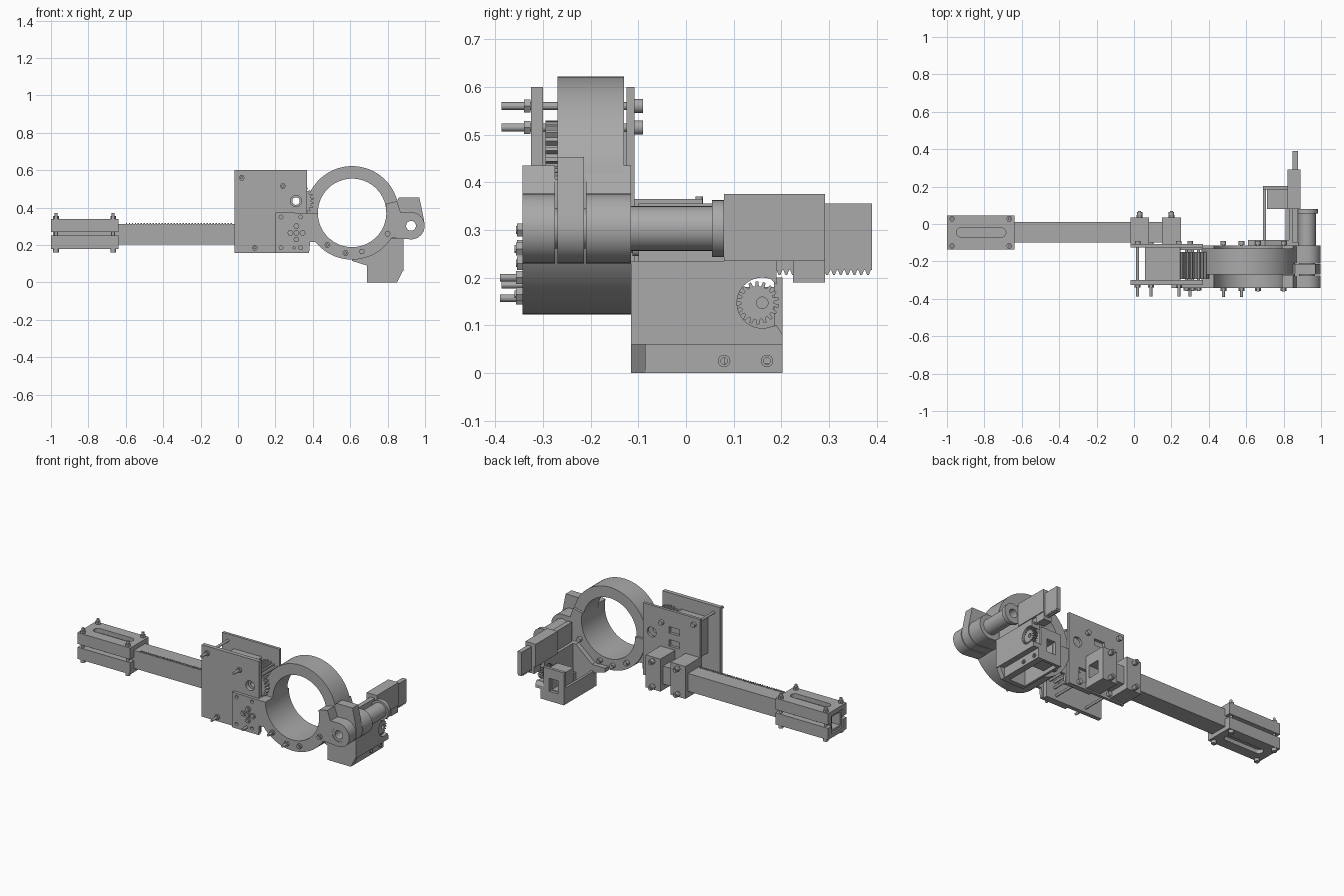
import bpy, bmesh, math
from math import cos, sin, pi, radians
from mathutils import Matrix

cube = bpy.data.objects.get("Cube")
if cube:
    bpy.data.objects.remove(cube)

GREY = bpy.data.materials.new("machine_grey")
GREY.use_nodes = True
colour = (0.4, 0.4, 0.4, 1)
GREY.diffuse_color = colour
GREY.node_tree.nodes["Principled BSDF"].inputs["Base Color"].default_value = colour

# Local profile plane (u, v) and thickness w mapped onto the world axes
AXES = {
    "x": Matrix(((0, 0, 1, 0), (1, 0, 0, 0), (0, 1, 0, 0), (0, 0, 0, 1))),
    "y": Matrix(((1, 0, 0, 0), (0, 0, -1, 0), (0, 1, 0, 0), (0, 0, 0, 1))),
    "z": Matrix.Identity(4),
}


def add_object(name, mesh):
    mesh.materials.clear()
    mesh.materials.append(GREY)
    obj = bpy.data.objects.new(name, mesh)
    bpy.context.collection.objects.link(obj)
    bpy.ops.object.select_all(action="DESELECT")
    obj.select_set(True)
    bpy.context.view_layer.objects.active = obj
    bpy.ops.object.shade_smooth_by_angle(angle=radians(25))
    return obj


def plate(name, axis, lo, hi, outline, holes=()):
    """Extrude an outline with holes along an axis between lo and hi."""
    curve = bpy.data.curves.new(name, "CURVE")
    curve.dimensions = "2D"
    curve.fill_mode = "BOTH"
    curve.extrude = (hi - lo) / 2
    for loop in [outline, *holes]:
        spline = curve.splines.new("POLY")
        spline.points.add(len(loop) - 1)
        for point, (u, v) in zip(spline.points, loop):
            point.co = (u, v, 0, 1)
        spline.use_cyclic_u = True
    temp = bpy.data.objects.new(name, curve)
    bpy.context.collection.objects.link(temp)
    bpy.context.view_layer.update()
    graph = bpy.context.evaluated_depsgraph_get()
    mesh = bpy.data.meshes.new_from_object(temp.evaluated_get(graph))
    bpy.data.objects.remove(temp)
    middle = (lo + hi) / 2
    mesh.transform(AXES[axis] @ Matrix.Translation((0, 0, -middle if axis == "y" else middle)))
    bm = bmesh.new()
    bm.from_mesh(mesh)
    bmesh.ops.remove_doubles(bm, verts=bm.verts, dist=1e-5)
    bmesh.ops.recalc_face_normals(bm, faces=bm.faces)
    bm.to_mesh(mesh)
    bm.free()
    return add_object(name, mesh)


def rect(u0, u1, v0, v1):
    return [(u0, v0), (u1, v0), (u1, v1), (u0, v1)]


def arc(u, v, r, a0=0, a1=360, n=32):
    last = n if a1 - a0 == 360 else n - 1
    return [(u + r * cos(radians(a0 + (a1 - a0) * i / last)),
             v + r * sin(radians(a0 + (a1 - a0) * i / last))) for i in range(n)]


def gear(u, v, r, depth, teeth):
    return [(u + q * cos(2 * pi * (i + s) / teeth), v + q * sin(2 * pi * (i + s) / teeth))
            for i in range(teeth)
            for s, q in ((0, r - depth), (0.25, r - depth), (0.4, r), (0.75, r), (0.9, r - depth))]


def box(name, x0, x1, y0, y1, z0, z1, holes=()):
    return plate(name, "z", z0, z1, rect(x0, x1, y0, y1), holes)


def bolt(name, axis, u, v, lo, hi, nut_at=None, head_at=None):
    """Threaded rod with optional hex nut and round head at given start depths."""
    plate(name + "_rod", axis, lo, hi, arc(u, v, 0.008, n=12))
    if nut_at is not None:
        plate(name + "_nut", axis, nut_at, nut_at + 0.014, arc(u, v, 0.016, n=6))
    if head_at is not None:
        plate(name + "_head", axis, head_at, head_at + 0.02, arc(u, v, 0.015, n=16))


# Hollow square beam with fine rack marks on top
plate("beam", "x", -0.99, 0.25, rect(-0.1, 0.01, 0.203, 0.313), [rect(-0.085, -0.005, 0.218, 0.298)])
for i in range(36):
    x = -0.6 + i * 0.016
    box("rack_mark", x, x + 0.007, -0.1, -0.085, 0.312, 0.317)

# End clamp: two mirrored channels with a slot in each web
slot = arc(-0.925, -0.045, 0.025, 90, 270, 12) + arc(-0.71, -0.045, 0.025, -90, 90, 12)
for name, web, lip in (("upper", (0.313, 0.34), (0.27, 0.313)), ("lower", (0.178, 0.203), (0.203, 0.25))):
    box(name + "_clamp_web", -1, -0.64, -0.135, 0.045, *web, [slot])
    for y0, y1 in ((-0.135, -0.1), (0.01, 0.045)):
        box(name + "_clamp_lip", -1, -0.64, y0, y1, *lip)
for x in (-0.973, -0.667):
    for y in (-0.118, 0.028):
        bolt("end_clamp_bolt", "z", x, y, 0.165, 0.37, 0.34, 0.16)

# Drive housing plates
circle = arc
plate("front_plate", "y", -0.325, -0.3, rect(-0.02, 0.37, 0.157, 0.6), [circle(0.31, 0.435, 0.03)])
plate("back_plate", "y", -0.125, -0.108, rect(-0.02, 0.37, 0.157, 0.6),
      [rect(0.12, 0.19, 0.46, 0.5), rect(0.12, 0.19, 0.38, 0.42), circle(0.31, 0.435, 0.03),
       rect(0.22, 0.3, 0.2, 0.28)])
box("motor_block", 0.06, 0.24, -0.3, -0.125, 0.3, 0.52)
plate("drive_gear", "y", -0.295, -0.15, gear(0.31, 0.435, 0.095, 0.014, 26), [circle(0.31, 0.435, 0.02)])
for x, z in ((0.02, 0.56), (0.24, 0.515), (0.09, 0.185), (0.3, 0.185)):
    bolt("housing_bolt", "y", x, z, -0.387, -0.1, -0.34, -0.11)

# Blocks holding the beam on the back plate
for x in (-0.02, 0.15):
    plate("beam_block", "x", x, x + 0.1, rect(-0.108, 0.035, 0.165, 0.365), [rect(-0.1, 0.01, 0.203, 0.313)])
    for z in (0.184, 0.34):
        bolt("beam_block_bolt", "y", x + 0.05, z, -0.1, 0.07, 0.035, 0.045)

# Bracket panels between housing and ring
panel = [(0.2, 0.157), (0.38, 0.157), (0.385, 0.215), (0.45, 0.215), (0.425, 0.3), (0.425, 0.37), (0.2, 0.375)]
pins = [circle(x, z, 0.01, n=12) for x in (0.23, 0.335) for z in (0.185, 0.35)] + [circle(0.41, 0.29, 0.012, n=12)]
plate("front_bracket", "y", -0.343, -0.325, panel, pins)
plate("rear_bracket", "y", -0.14, -0.125, panel, pins)
for x, z in ((0.28, 0.265), (0.312, 0.3), (0.345, 0.265), (0.312, 0.23), (0.312, 0.265)):
    bolt("bracket_bolt", "y", x, z, -0.357, -0.12, -0.355)


# Gripping ring: narrow upper arc, wide lower arc
def sector(a0, a1):
    return arc(0.61, 0.372, 0.25, a0, a1, 40) + arc(0.61, 0.372, 0.183, a0, a1, 40)[::-1]


plate("upper_ring", "y", -0.27, -0.13, sector(8, 186))
plate("lower_ring", "y", -0.343, -0.115, sector(180, 368))
for x, z in ((0.478, 0.2), (0.575, 0.157), (0.662, 0.165), (0.8, 0.26)):
    bolt("ring_bolt", "y", x, z, -0.39 if x < 0.6 else -0.36, -0.09, -0.357, -0.112)

# Hinge at the far side of the ring
HX, HZ = 0.925, 0.303
hole = [circle(HX, HZ, 0.042)]
ear = [(0.79, 0.42), (0.85, 0.435), (0.87, 0.375)] + arc(HX, HZ, 0.073, 90, -90, 20) + [(0.8, 0.24)]
tongue = [(0.83, 0.41), (0.86, 0.453), (0.97, 0.453), (0.995, 0.33)] + arc(HX, HZ, 0.073, 10, -90, 14) + [(0.82, 0.24)]
plate("front_hinge_ear", "y", -0.343, -0.275, ear, hole)
plate("rear_hinge_ear", "y", -0.21, -0.115, ear, hole)
plate("hinge_tongue", "y", -0.27, -0.214, tongue, hole)
plate("hinge_tube", "y", -0.34, 0.08, circle(HX, HZ, 0.042), [circle(HX, HZ, 0.026)])
plate("hinge_sleeve", "y", -0.115, 0.08, circle(HX, HZ, 0.047), [circle(HX, HZ, 0.026)])
plate("hinge_collar", "y", 0.055, 0.08, circle(HX, HZ, 0.06), [circle(HX, HZ, 0.026)])

# Base under the hinge: side wall with a gear recess, foot and carrier plates
wall = [(-0.115, 0.06), (0.203, 0.06), (0.203, 0.08), (0.19, 0.1)]
wall += arc(0.16, 0.147, 0.053, 290, 70, 24)
wall += [(0.19, 0.185), (0.19, 0.235), (-0.115, 0.235)]
plate("base_wall", "x", 0.83, 0.885, wall)
foot_holes = [circle(y, 0.025, 0.007, n=12) for y in (0.08, 0.17)]
plate("base_foot", "x", 0.81, 0.85, rect(-0.115, 0.203, 0, 0.062), foot_holes)
for y in (0.08, 0.17):
    plate("foot_washer", "x", 0.848, 0.855, circle(y, 0.025, 0.013, n=16), [circle(y, 0.025, 0.007, n=12)])
plate("base_front", "y", -0.115, -0.085,
      [(0.61, 0.115), (0.69, 0.09), (0.69, 0), (0.85, 0), (0.885, 0.07), (0.885, 0.235), (0.81, 0.235), (0.7, 0.14), (0.61, 0.14)])
box("base_side", 0.69, 0.705, -0.115, 0.203, 0, 0.1)
plate("servo_frame", "y", 0.185, 0.203, rect(0.69, 0.83, 0, 0.2), [rect(0.73, 0.79, 0.06, 0.14)])
plate("servo_body", "y", 0.08, 0.185, rect(0.71, 0.82, 0.02, 0.18), [rect(0.735, 0.785, 0.065, 0.135)])
plate("slider_gear", "x", 0.845, 0.875, gear(0.15, 0.147, 0.045, 0.01, 18), [circle(0.16, 0.147, 0.012)])

# Sliding rack with carriage
teeth = []
for i in range(14):
    y = 0.19 + i * 0.0143
    teeth += [(y, 0.216), (y + 0.004, 0.206), (y + 0.008, 0.206), (y + 0.012, 0.216)]
plate("slider_rack", "x", 0.848, 0.876, [(-0.1, 0.216)] + teeth + [(0.39, 0.216), (0.39, 0.355), (-0.1, 0.355)])
box("slider_carriage", 0.82, 0.89, 0.08, 0.292, 0.235, 0.375)
box("rack_keeper", 0.83, 0.885, 0.225, 0.292, 0.19, 0.236)
